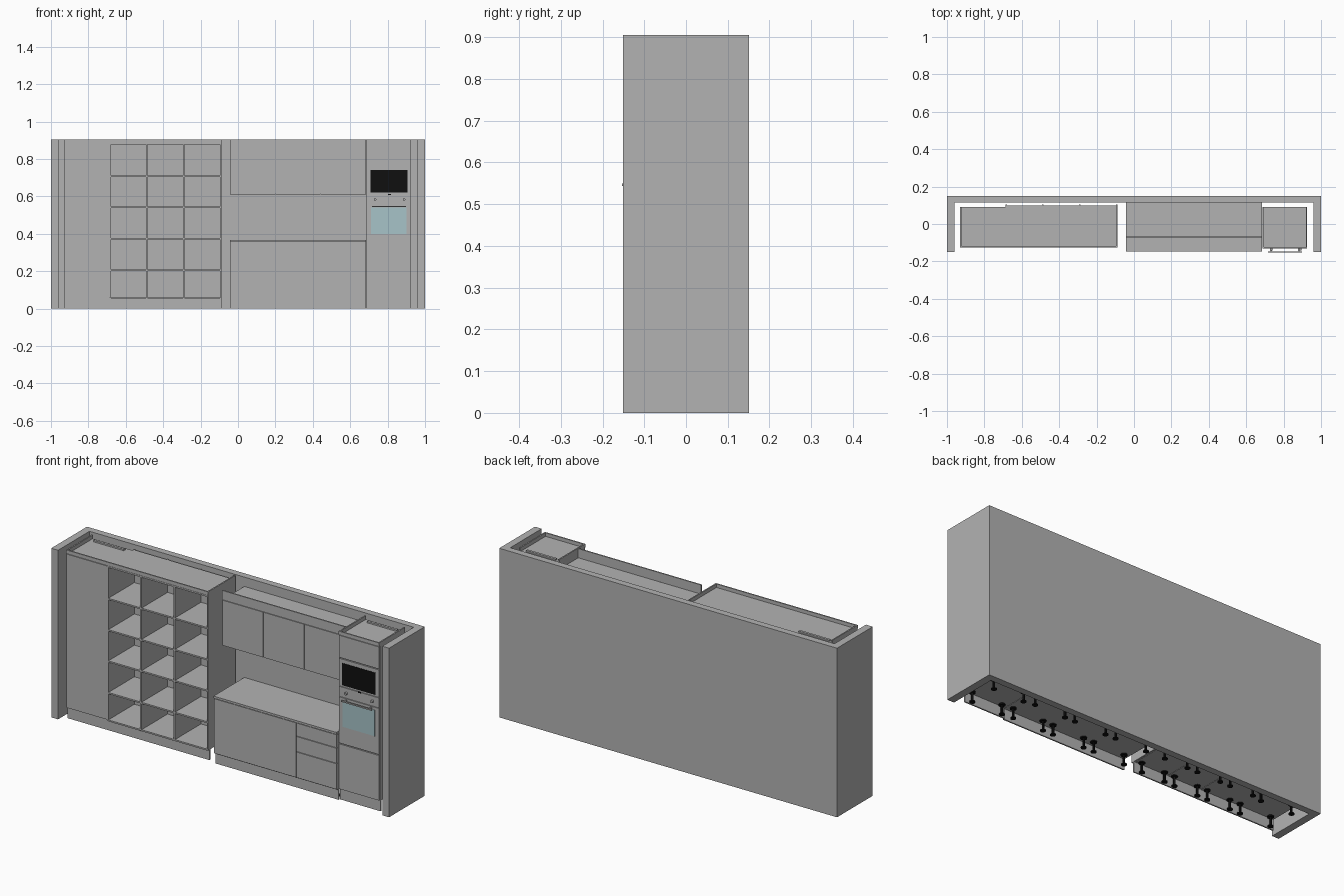
import bpy, bmesh, math
from mathutils import Matrix

cube = bpy.data.objects.get("Cube")
if cube:
    bpy.data.objects.remove(cube, do_unlink=True)


def material(name, rgb):
    m = bpy.data.materials.new(name)
    m.use_nodes = True
    m.diffuse_color = (*rgb, 1)
    m.node_tree.nodes["Principled BSDF"].inputs["Base Color"].default_value = (*rgb, 1)
    return m


GREY = material("plain grey", (0.45, 0.45, 0.45))
BLACK = material("black", (0.005, 0.005, 0.005))
GLASS = material("pale blue glass", (0.39, 0.55, 0.58))


def finish(name, bm, mat):
    me = bpy.data.meshes.new(name)
    bm.to_mesh(me)
    bm.free()
    me.materials.append(mat)
    ob = bpy.data.objects.new(name, me)
    bpy.context.collection.objects.link(ob)
    return ob


def box(name, x, y, z, mat=GREY):
    """Box from (min, max) pairs on each axis."""
    bm = bmesh.new()
    size = [b - a for a, b in (x, y, z)]
    mid = [(a + b) / 2 for a, b in (x, y, z)]
    bmesh.ops.create_cube(bm, size=1, matrix=Matrix.Translation(mid) @ Matrix.Diagonal((*size, 1)))
    return finish(name, bm, mat)


def cyl(bm, r, depth, loc, rot=Matrix(), sides=12):
    bmesh.ops.create_cone(bm, cap_ends=True, segments=sides, radius1=r, radius2=r,
                          depth=depth, matrix=Matrix.Translation(loc) @ rot)


def front(name, x, z, y, gap=0.0015, thick=0.007):
    """Door or drawer front whose outer face lies at y."""
    return box(name, (x[0] + gap, x[1] - gap), (y, y + thick), (z[0] + gap, z[1] - gap))


def feet(name, x, y):
    """Four adjustable feet under one cabinet."""
    bm = bmesh.new()
    for px in (x[0] + 0.03, x[1] - 0.03):
        for py in (y[0] + 0.035, y[1] - 0.03):
            cyl(bm, 0.014, 0.005, (px, py, 0.0025))
            cyl(bm, 0.006, 0.05, (px, py, 0.03))
            cyl(bm, 0.016, 0.006, (px, py, 0.053))
    ob = finish(name, bm, BLACK)
    bpy.ops.object.select_all(action='DESELECT')
    bpy.context.view_layer.objects.active = ob
    ob.select_set(True)
    bpy.ops.object.shade_smooth_by_angle()


H = 0.905      # full height
TOP = 0.885    # top of the tall carcasses
BASE = 0.056   # underside of the carcasses

# Room niche
box("back_wall", (-1, 1), (0.115, 0.151), (0, H))
box("left_wall", (0.96, 1), (-0.151, 0.115), (0, H))
box("right_wall", (-1, -0.96), (-0.151, 0.115), (0, H))

# Wardrobe with one tall door
WF = -0.125
box("wardrobe_carcass", (-0.93, -0.687), (WF + 0.008, 0.09), (BASE, TOP))
front("wardrobe_door", (-0.93, -0.686), (0.06, TOP), WF)
feet("wardrobe_feet", (-0.93, -0.686), (WF, 0.09))
box("wardrobe_back_rail", (-0.90, -0.72), (0.062, 0.075), (TOP, TOP + 0.008))

# Open shelving, three columns of five cells
cols = [-0.684, -0.4875, -0.2895, -0.0935]
rows = [0.058, 0.205, 0.374, 0.541, 0.709, 0.881]
for i, x in enumerate(cols):
    box(f"shelf_upright_{i + 1}", (x - 0.004, x + 0.004), (WF, 0.105), (BASE, TOP))
for i, (x0, x1) in enumerate(zip(cols, cols[1:])):
    for j, z in enumerate(rows):
        box(f"shelf_{i + 1}_{j + 1}", (x0 + 0.004, x1 - 0.004), (WF, 0.1), (z - 0.004, z + 0.004))
    box(f"shelf_back_{i + 1}", (x0 + 0.004, x1 - 0.004), (0.095, 0.1), (BASE, TOP))
    feet(f"shelf_feet_{i + 1}", (x0, x1), (WF, 0.105))

# Rim and plinth of the wardrobe run
box("wardrobe_top_strip", (-0.93, -0.0895), (WF, WF + 0.007), (TOP + 0.001, H))
box("wardrobe_top_side_right", (-0.93, -0.923), (WF + 0.007, 0.09), (TOP, H))
box("wardrobe_top_side_left", (-0.0965, -0.0895), (WF + 0.007, 0.105), (TOP, H))
box("wardrobe_plinth", (-0.93, -0.0895), (WF + 0.012, WF + 0.019), (0, BASE))

# Base cabinets and worktop
KX0, KX1, KM = -0.043, 0.685, 0.445
KF = -0.143
box("base_carcass", (KX0, KX1), (KF + 0.008, 0.1), (BASE, 0.355))
front("base_door", (KX0, KM), (0.06, 0.355), KF)
for i, z in enumerate([(0.06, 0.2), (0.2, 0.283), (0.283, 0.355)]):
    front(f"drawer_front_{i + 1}", (KM, KX1), z, KF)
box("worktop", (KX0, KX1), (-0.146, 0.115), (0.357, 0.368))
box("base_plinth", (KX0, KX1), (-0.127, -0.12), (0, BASE))
for i, x in enumerate([(KX0, 0.2), (0.2, KM), (KM, KX1)]):
    feet(f"base_feet_{i + 1}", x, (KF + 0.02, 0.1))

# Wall cabinets with three doors
UF, UT = -0.072, 0.855
box("wall_cabinet_carcass", (KX0, KX1), (UF + 0.008, 0.115), (0.613, UT))
w = (KX1 - KX0) / 3
for i in range(3):
    front(f"wall_cabinet_door_{i + 1}", (KX0 + i * w, KX0 + (i + 1) * w), (0.61, UT), UF)
box("wall_cabinet_top_strip", (KX0, KX1), (UF, UF + 0.007), (UT + 0.001, H))

# Tall appliance cabinet
TX = (0.687, 0.926)
TF = -0.13
box("tall_carcass", TX, (TF + 0.008, 0.09), (BASE, TOP))
front("tall_bottom_door", TX, (0.06, 0.304), TF)
front("tall_top_door", TX, (0.764, TOP), TF)
box("tall_top_strip", TX, (TF, TF + 0.007), (TOP + 0.001, H))
for side, x in (("right", TX[0]), ("left", TX[1] - 0.007)):
    box(f"tall_top_side_{side}", (x, x + 0.007), (TF + 0.007, 0.09), (TOP, H))
box("tall_back_rail", (0.72, 0.895), (0.062, 0.075), (TOP, TOP + 0.008))
box("tall_plinth", TX, (-0.118, -0.111), (0, BASE))
feet("tall_feet", TX, (TF, 0.09))

# Oven: door, glass, control panel, knobs, handle
front("oven_door", TX, (0.306, 0.556), TF)
box("oven_glass", (0.712, 0.902), (TF - 0.002, TF + 0.001), (0.4, 0.54), GLASS)
front("oven_control_panel", TX, (0.556, 0.612), TF)
turn = Matrix.Rotation(math.pi / 2, 4, 'X')
bm = bmesh.new()
for x in (0.733, 0.888):
    cyl(bm, 0.007, 0.012, (x, TF - 0.005, 0.584), turn, 16)
finish("oven_knobs", bm, GREY)
box("oven_handle", (0.717, 0.897), (-0.153, -0.146), (0.543, 0.55))
for i, x in enumerate((0.73, 0.877)):
    box(f"oven_handle_post_{i + 1}", (x, x + 0.007), (-0.147, TF), (0.543, 0.55))

# Microwave: frame, dark window, button
front("microwave_frame", TX, (0.612, 0.762), TF)
box("microwave_window", (0.708, 0.906), (TF - 0.002, TF + 0.001), (0.622, 0.74), BLACK)
box("microwave_button", (0.803, 0.819), (TF - 0.002, TF + 0.001), (0.607, 0.614), BLACK)
